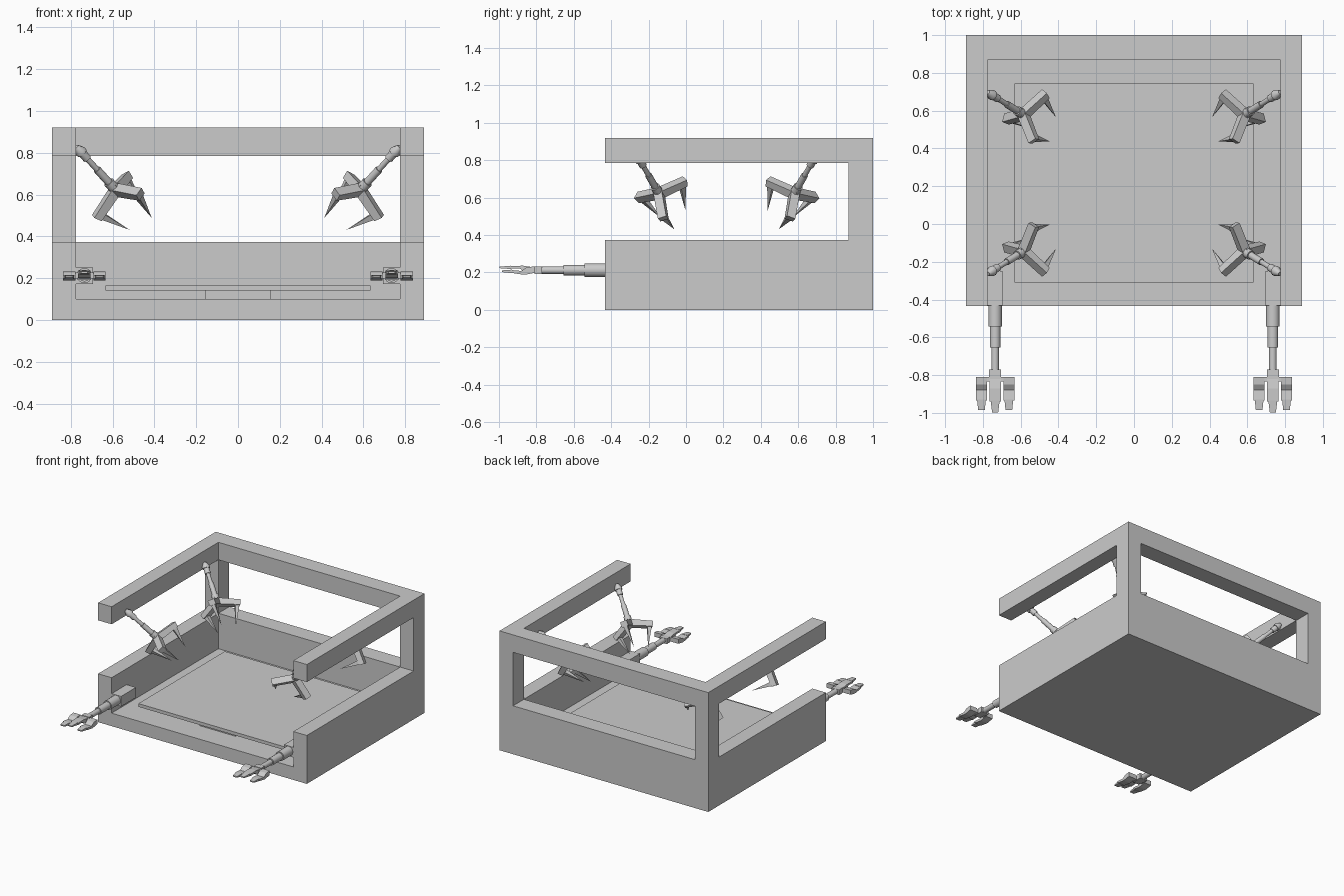
import bpy, bmesh, math
from mathutils import Vector as V, Matrix

if "Cube" in bpy.data.objects:
    bpy.data.objects.remove(bpy.data.objects["Cube"])

MID = V((0, 0.217, 0))   # centre of the four-fold claw symmetry


def finish(name, bm, mirror=(False, False), smooth=False):
    bmesh.ops.translate(bm, vec=-MID, verts=bm.verts)
    bmesh.ops.recalc_face_normals(bm, faces=bm.faces)
    me = bpy.data.meshes.new(name)
    bm.to_mesh(me)
    bm.free()
    ob = bpy.data.objects.new(name, me)
    ob.location = MID
    bpy.context.collection.objects.link(ob)
    bpy.context.view_layer.objects.active = ob
    bpy.ops.object.select_all(action='DESELECT')
    ob.select_set(True)
    if smooth:
        bpy.ops.object.shade_smooth_by_angle(angle=math.radians(35))
    if any(mirror):
        m = ob.modifiers.new("mirror", 'MIRROR')
        m.use_axis = (mirror[0], mirror[1], False)
        m.use_mirror_merge = False
    return ob


def hull(name, pts, mirror=(False, False)):
    bm = bmesh.new()
    for p in pts:
        bm.verts.new(p)
    bmesh.ops.convex_hull(bm, input=bm.verts)
    bmesh.ops.dissolve_limit(bm, angle_limit=0.01, verts=bm.verts, edges=bm.edges)
    return finish(name, bm, mirror)


def box(name, x, y, z, mirror=(False, False)):
    return hull(name, [(a, b, c) for a in x for b in y for c in z], mirror)


def tube(name, start, direction, profile, mirror, n=16):
    """Stepped turned part: profile is (distance, radius) along the direction."""
    rot = direction.to_track_quat('Z', 'Y').to_matrix()
    bm = bmesh.new()
    rings = []
    for h, r in profile:
        rings.append([bm.verts.new(start + rot @ V((r * math.cos(t), r * math.sin(t), h)))
                      for t in (2 * math.pi * i / n for i in range(n))])
    for a, b in zip(rings, rings[1:]):
        for i in range(n):
            bm.faces.new((a[i], a[(i + 1) % n], b[(i + 1) % n], b[i]))
    bm.faces.new(rings[0])
    bm.faces.new(rings[-1])
    return finish(name, bm, mirror, True)


def extrude_x(name, profile, x0, x1, mirror):
    """Side profile (y, z) swept across x."""
    bm = bmesh.new()
    f = bm.faces.new([bm.verts.new((x0, y, z)) for y, z in profile])
    r = bmesh.ops.extrude_face_region(bm, geom=[f])
    bmesh.ops.translate(bm, vec=(x1 - x0, 0, 0),
                        verts=[v for v in r['geom'] if isinstance(v, bmesh.types.BMVert)])
    return finish(name, bm, mirror)


# Housing: one block with the interior, side windows and back window cut out
housing = box("housing", (-.89, .89), (-.433, 1), (0, .92))
cutters = [box("interior_cutter", (-.775, .775), (-.6, .868), (.1, 1.2)),
           box("side_cutter", (-1.1, 1.1), (-.6, .868), (.373, .785)),
           box("back_cutter", (-.775, .775), (.6, 1.2), (.373, .785))]
bpy.context.view_layer.objects.active = housing
for c in cutters:
    c.hide_render = True
    m = housing.modifiers.new("cut", 'BOOLEAN')
    m.operation, m.solver, m.object = 'DIFFERENCE', 'EXACT', c
    bpy.ops.object.modifier_apply(modifier=m.name)
    bpy.data.objects.remove(c)

# Raised platform on its pedestal
box("platform_pedestal", (-.155, .155), (-.25, .68), (.095, .14))
box("platform", (-.633, .633), (-.31, .743), (.14, .165))

# Forward arms: mount block, telescopic tube, wrist
X = (True, False)
cx, cz = -.735, .212
box("arm_mount", (-.78, -.695), (-.432, -.25), (.172, .25), X)
tube("telescopic_arm", V((cx, -.42, cz)), V((0, -1, 0)),
     [(0, .036), (.122, .036), (.122, .028), (.235, .028), (.235, .02), (.37, .02)], X)
box("arm_wrist", (cx - .032, cx + .032), (-.81, -.77), (.192, .232), X)
box("wrist_link", (cx - .024, cx + .024), (-.85, -.8), (.196, .228), X)

# Gripper: palm bar, two lower side fingers, one upper middle finger
box("gripper_palm", (-.81, -.66), (-.835, -.81), (.198, .226), X)
for i, s in enumerate((-1, 1)):
    x0, x1 = sorted((cx + s * .043, cx + s * .102))
    extrude_x(f"side_finger_{i}", [(-.81, .198), (-.85, .19), (-.87, .188), (-.935, .198), (-.935, .213),
                                   (-.88, .208), (-.85, .228), (-.81, .232)], x0, x1, X)
    hull(f"side_fingertip_{i}", [(x, -.93, z) for x in (x0 + .006, x1 - .006) for z in (.196, .215)]
         + [(x, -.985, z) for x in (x0 + .012, x1 - .012) for z in (.202, .211)], X)
extrude_x("middle_finger", [(-.82, .2), (-.86, .2), (-.89, .222), (-.94, .22), (-.94, .235),
                            (-.87, .236), (-.82, .228)], cx - .03, cx + .03, X)
hull("middle_fingertip", [(x, -.935, z) for x in (cx - .024, cx + .024) for z in (.218, .236)]
     + [(x, -.998, z) for x in (cx - .016, cx + .016) for z in (.223, .231)], X)

# Hanging claws: front left one is modelled, the other three are mirrored
XY = (True, True)
d = V((.62, .39, -.68)).normalized()
hub = V((-.597, -.152, .635))
start = hub - d * .285
tube("claw_arm", start, d,
     [(0, .012), (.03, .027), (.045, .027), (.045, .021), (.085, .021), (.085, .014),
      (.16, .014), (.16, .019), (.25, .019), (.25, .026), (.29, .026)], XY, 12)
u0 = V((.577, -.814, .058))
u0 = (u0 - d * u0.dot(d)).normalized()
for i in range(3):
    u = Matrix.Rotation(i * 2 * math.pi / 3, 3, d) @ u0
    w = d.cross(u)

    def at(r, f, s):
        return hub + u * r + d * f + w * s
    # square knuckle arm sloping out and forward
    hull(f"claw_knuckle_{i}", [at(r, f, s) for s in (-.024, .024)
                               for r, f in ((-.012, -.01), (-.012, .04), (.165, .045), (.15, .082))], XY)
    # tapering talon turned inward
    hull(f"claw_talon_{i}", [at(r, f, s) for s in (-.017, .017)
                             for r, f in ((.158, .055), (.118, .068))] + [at(.08, .222, 0)], XY)
